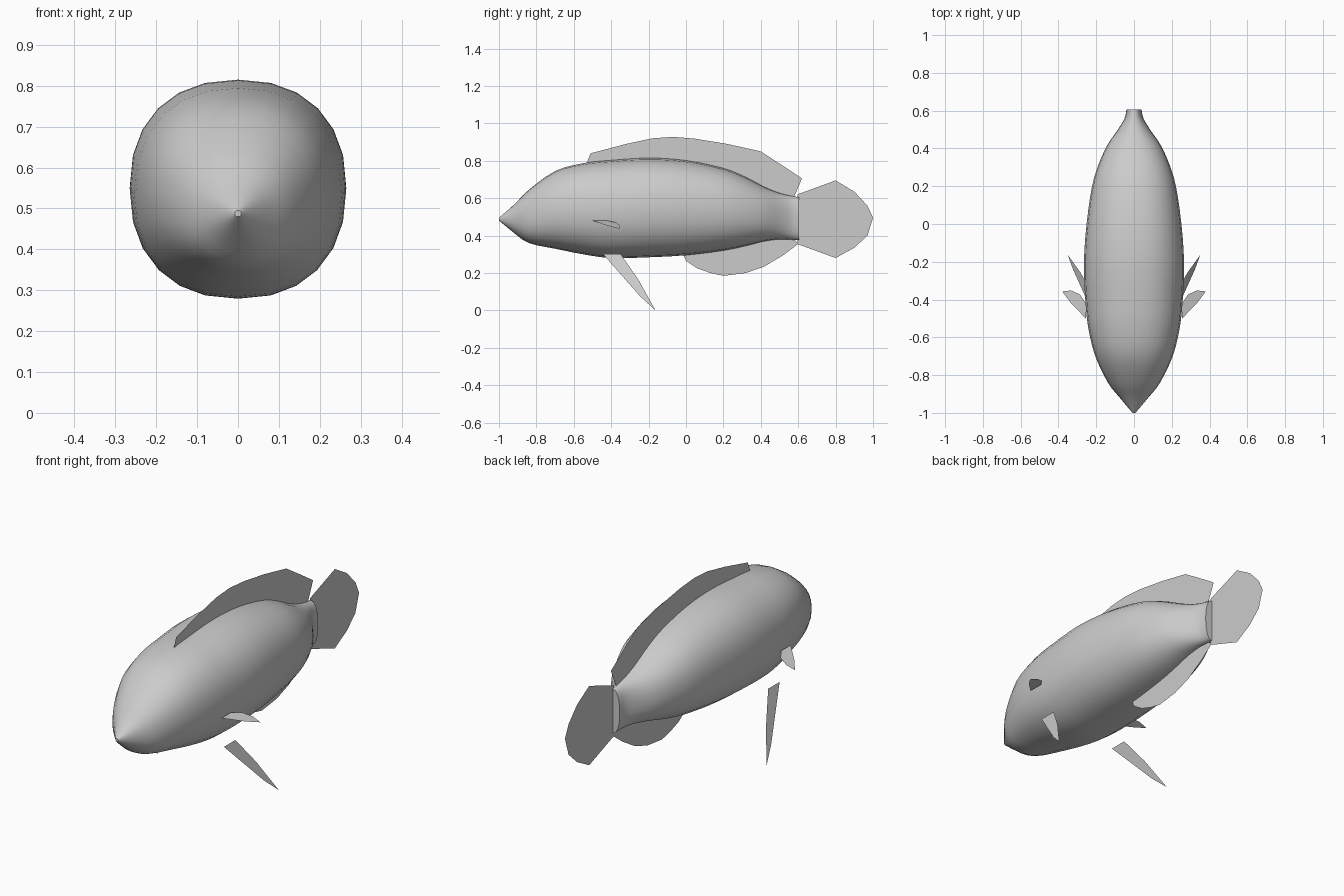
import bpy
import bmesh
import math
from mathutils import Vector

if "Cube" in bpy.data.objects:
    bpy.data.objects.remove(bpy.data.objects["Cube"], do_unlink=True)

# One plain grey for the whole fish
GREY = (0.6, 0.6, 0.6, 1)
grey = bpy.data.materials.new("plain grey")
grey.use_nodes = True
grey.diffuse_color = GREY
grey.node_tree.nodes["Principled BSDF"].inputs["Base Color"].default_value = GREY


def add_object(name, bm):
    mesh = bpy.data.meshes.new(name)
    bm.to_mesh(mesh)
    bm.free()
    mesh.materials.append(grey)
    obj = bpy.data.objects.new(name, mesh)
    bpy.context.collection.objects.link(obj)
    return obj


def smooth_path(points, steps):
    """Catmull-Rom curve through the given points."""
    pts = [Vector(p) for p in points]
    pts = [pts[0] * 2 - pts[1]] + pts + [pts[-1] * 2 - pts[-2]]
    path = []
    for a, b, c, d in zip(pts, pts[1:], pts[2:], pts[3:]):
        for i in range(steps):
            t = i / steps
            path.append(b + (c - a) * t / 2
                        + (a * 2 - b * 5 + c * 4 - d) * t * t / 2
                        + (b * 3 - a - c * 3 + d) * t ** 3 / 2)
    return path + [pts[-2]]


def squash(value, power):
    return math.copysign(abs(value) ** power, value)


def build_body(stations, sides=24, power=0.88):
    """Loft rounded-square sections; a station is y, top, bottom, half width."""
    bm = bmesh.new()
    rings = []
    for y, top, bottom, half in smooth_path(stations, 3):
        mid, tall = (top + bottom) / 2, (top - bottom) / 2
        ring = []
        for i in range(sides):
            angle = math.tau * i / sides
            ring.append(bm.verts.new((half * squash(math.cos(angle), power), y,
                                      mid + tall * squash(math.sin(angle), power))))
        rings.append(ring)
    for ring, after in zip(rings, rings[1:]):
        for i in range(sides):
            j = (i + 1) % sides
            bm.faces.new((ring[i], ring[j], after[j], after[i]))
    bm.faces.new(rings[0])
    bm.faces.new(rings[-1])
    bmesh.ops.recalc_face_normals(bm, faces=bm.faces)
    return add_object("body", bm)


def build_fin(name, outline, place):
    """Flat sheet from a 2D outline, put in space by the place function."""
    bm = bmesh.new()
    face = bm.faces.new([bm.verts.new(place(u, v)) for u, v in outline])
    face.normal_update()
    bmesh.ops.triangulate(bm, faces=[face])
    return add_object(name, bm)


def upright(y, z):
    return (0, y, z)


# Body: pointed nose to narrow tail stalk
body = build_body([
    (-1, 0.495, 0.48, 0.008), (-0.92, 0.565, 0.415, 0.075),
    (-0.84, 0.645, 0.36, 0.138), (-0.7, 0.745, 0.33, 0.205),
    (-0.55, 0.787, 0.3, 0.242), (-0.4, 0.803, 0.28, 0.258),
    (-0.2, 0.815, 0.284, 0.265), (0, 0.802, 0.295, 0.251),
    (0.2, 0.76, 0.32, 0.222), (0.32, 0.712, 0.345, 0.186),
    (0.42, 0.66, 0.37, 0.14), (0.5, 0.628, 0.38, 0.085),
    (0.56, 0.613, 0.378, 0.05), (0.605, 0.605, 0.375, 0.04)])
bpy.context.view_layer.objects.active = body
body.select_set(True)
bpy.ops.object.shade_smooth_by_angle(angle=math.radians(40))

# Middle fins
build_fin("dorsal_fin", [
    (-0.53, 0.79), (-0.51, 0.84), (-0.32, 0.89), (-0.18, 0.92), (-0.07, 0.928),
    (0.05, 0.918), (0.22, 0.89), (0.4, 0.85), (0.5, 0.785), (0.62, 0.705),
    (0.575, 0.6), (0.42, 0.64), (0.2, 0.74), (0, 0.78), (-0.2, 0.79)], upright)
build_fin("anal_fin", [
    (-0.02, 0.31), (0, 0.265), (0.06, 0.225), (0.13, 0.2), (0.2, 0.185),
    (0.32, 0.2), (0.42, 0.235), (0.52, 0.295), (0.6, 0.355), (0.57, 0.39),
    (0.4, 0.385), (0.2, 0.335)], upright)
build_fin("tail_fin", [
    (0.595, 0.62), (0.8, 0.695), (0.9, 0.635), (0.97, 0.56), (1, 0.495),
    (0.97, 0.4), (0.9, 0.335), (0.8, 0.28), (0.595, 0.355)], upright)

# Paired fins, left is +x
PECTORAL = [(0.255, -0.5), (0.333, -0.42), (0.38, -0.357), (0.333, -0.352),
            (0.286, -0.373), (0.255, -0.42)]
PELVIC = [(-0.445, 0.302), (-0.245, 0.075), (-0.163, 0), (-0.255, 0.165),
          (-0.35, 0.302)]
for side, sign in (("left", 1), ("right", -1)):
    build_fin(side + "_pectoral_fin", PECTORAL,
              lambda x, y: (sign * x, y, 0.48 - (x - 0.255) * 0.345))
    build_fin(side + "_pelvic_fin", PELVIC,
              lambda y, z: (sign * (0.23 + (0.302 - z) * 0.4), y, z))
